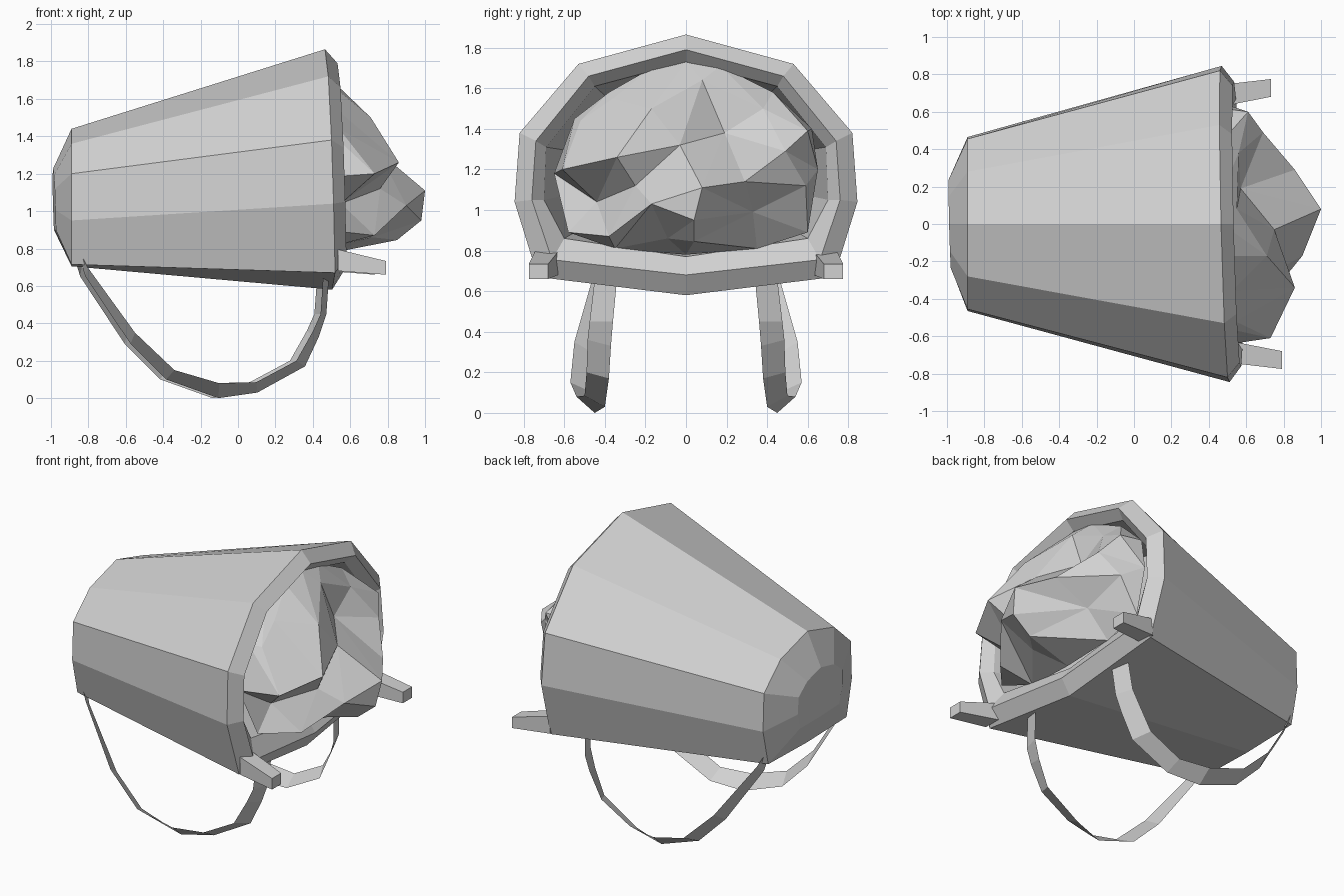
import bpy
import bmesh
from mathutils import Vector
from mathutils.geometry import delaunay_2d_cdt

if "Cube" in bpy.data.objects:
    bpy.data.objects.remove(bpy.data.objects["Cube"])

grey = bpy.data.materials.new("stone grey")
grey.diffuse_color = (0.64, 0.64, 0.64, 1)
grey.use_nodes = True
grey.node_tree.nodes["Principled BSDF"].inputs["Base Color"].default_value = grey.diffuse_color


def make(name, verts, faces):
    mesh = bpy.data.meshes.new(name)
    mesh.from_pydata([tuple(v) for v in verts], [], faces)
    mesh.materials.append(grey)
    obj = bpy.data.objects.new(name, mesh)
    bpy.context.collection.objects.link(obj)
    return obj


def ring(x, half, tilt=0.025):
    """Mirror a half outline of (y, z) points into a closed, slightly tilted ring."""
    full = half + [(-y, z) for y, z in half[-2:0:-1]]
    return [Vector((x - tilt * y - tilt * 1.2 * (z - 1.2), y, z)) for y, z in full]


def loft(name, rings):
    """Skin consecutive rings and cap both ends, with normals outward."""
    n = len(rings[0])
    faces = [(r * n + i, r * n + (i + 1) % n, (r + 1) * n + (i + 1) % n, (r + 1) * n + i)
             for r in range(len(rings) - 1) for i in range(n)]
    faces.append(tuple(range(n))[::-1])
    faces.append(tuple(range((len(rings) - 1) * n, len(rings) * n)))
    obj = make(name, [v for r in rings for v in r], faces)
    bm = bmesh.new()
    bm.from_mesh(obj.data)
    bmesh.ops.recalc_face_normals(bm, faces=bm.faces)
    bm.to_mesh(obj.data)
    bm.free()
    return obj


# Basket on its side: base cap, tapered wall, bevelled lip, inner wall
base = [(0, 1.44), (.28, 1.36), (.455, 1.20), (.465, .95), (.41, .715), (0, .705)]
cap = [(y * .52, 1.06 + (z - 1.07) * .45) for y, z in base]
rim = [(0, 1.865), (.53, 1.72), (.82, 1.38), (.845, 1.04), (.73, .67), (0, .58)]
lip = [(0, 1.79), (.48, 1.66), (.74, 1.34), (.76, 1.05), (.66, .755), (0, .68)]
mouth = [(0, 1.73), (.45, 1.61), (.69, 1.31), (.70, 1.05), (.60, .86), (0, .77)]
deep = [(y * .88, 1.2 + (z - 1.2) * .88) for y, z in mouth]
loft("basket", [ring(-.988, cap), ring(-.89, base, 0), ring(.485, rim),
                ring(.55, lip), ring(.49, mouth), ring(.1, deep)])

# Rubble heap: scattered (y, z, x) peaks and hollows across the mouth
peaks = [(.08, 1.64, .55), (-.17, 1.50, .71), (.19, 1.38, .57), (-.03, 1.32, .75),
         (-.34, 1.26, .86), (-.25, 1.12, .76), (-.61, 1.20, .73), (-.44, 1.04, .55),
         (-.38, .87, .73), (.08, 1.11, 1.0), (.29, 1.14, .86), (.33, .99, .64),
         (.04, .95, .98), (.04, .845, .85), (-.17, 1.03, .90), (-.09, .86, .72),
         (.59, 1.12, .60), (.38, 1.50, .56), (.60, 1.39, .61), (.49, 1.29, .69),
         (-.36, 1.55, .52), (-.52, 1.44, .54)]
edge = [(0, 1.73, .47), (.17, 1.71, .47), (.43, 1.58, .46), (.62, 1.40, .46),
        (.65, 1.20, .46), (.60, .89, .48), (.35, .81, .5), (0, .78, .52),
        (-.35, .81, .5), (-.58, .89, .55), (-.65, 1.18, .46), (-.55, 1.45, .46),
        (-.38, 1.58, .46), (-.17, 1.70, .47)]
# Ridges that must appear as edges of the heap
ridges = [(3, 4), (3, 5), (3, 9), (4, 6), (5, 8), (5, 14), (14, 12), (9, 12), (9, 10),
          (10, 2), (10, 11), (12, 11), (12, 13), (14, 15), (6, 7), (7, 8), (1, 4), (1, 3)]
pts = peaks + edge
flat, _, tris, origin, _, _ = delaunay_2d_cdt(
    [Vector(p[:2]) for p in pts], ridges, [], 0, 1e-5)
heap = [(pts[o[0]][2] if o else .7, c.x, c.y) for c, o in zip(flat, origin)]
make("rubble_heap", heap, [tuple(t) for t in tris])

# Carrying straps: flat ribbons between an inner and an outer edge
inner = [(.475, .34, .66), (.46, .36, .45), (.42, .37, .33), (.345, .38, .17),
         (.09, .40, .03), (-.12, .45, 0), (-.4, .46, .10), (-.59, .45, .29),
         (-.83, .39, .65), (-.86, .38, .75)]
outer = [(.44, .45, .66), (.425, .475, .45), (.385, .485, .36), (.295, .49, .20),
         (.08, .50, .085), (-.12, .54, .08), (-.36, .57, .15), (-.57, .55, .35),
         (-.82, .45, .70), (-.85, .43, .76)]
n = len(inner)
for side, label in ((-1, "front"), (1, "back")):
    verts = [(x - .035 * side * y, side * y, z) for x, y, z in inner + outer]
    faces = [(i, i + 1, n + i + 1, n + i)[::-side] for i in range(n - 1)]
    make(label + "_strap", verts, faces)

    # Tapered pegs at the lower corners of the mouth
    sections = []
    for x, y0, y1, z0, z1 in ((.505, .63, .745, .68, .795), (.762, .68, .775, .66, .733)):
        box = [(y0, z0), (y1, z0), (y1, z1), (y0, z1)]
        sections.append([Vector((x - .03 * side, side * y, z)) for y, z in box])
    loft(label + "_peg", sections)
